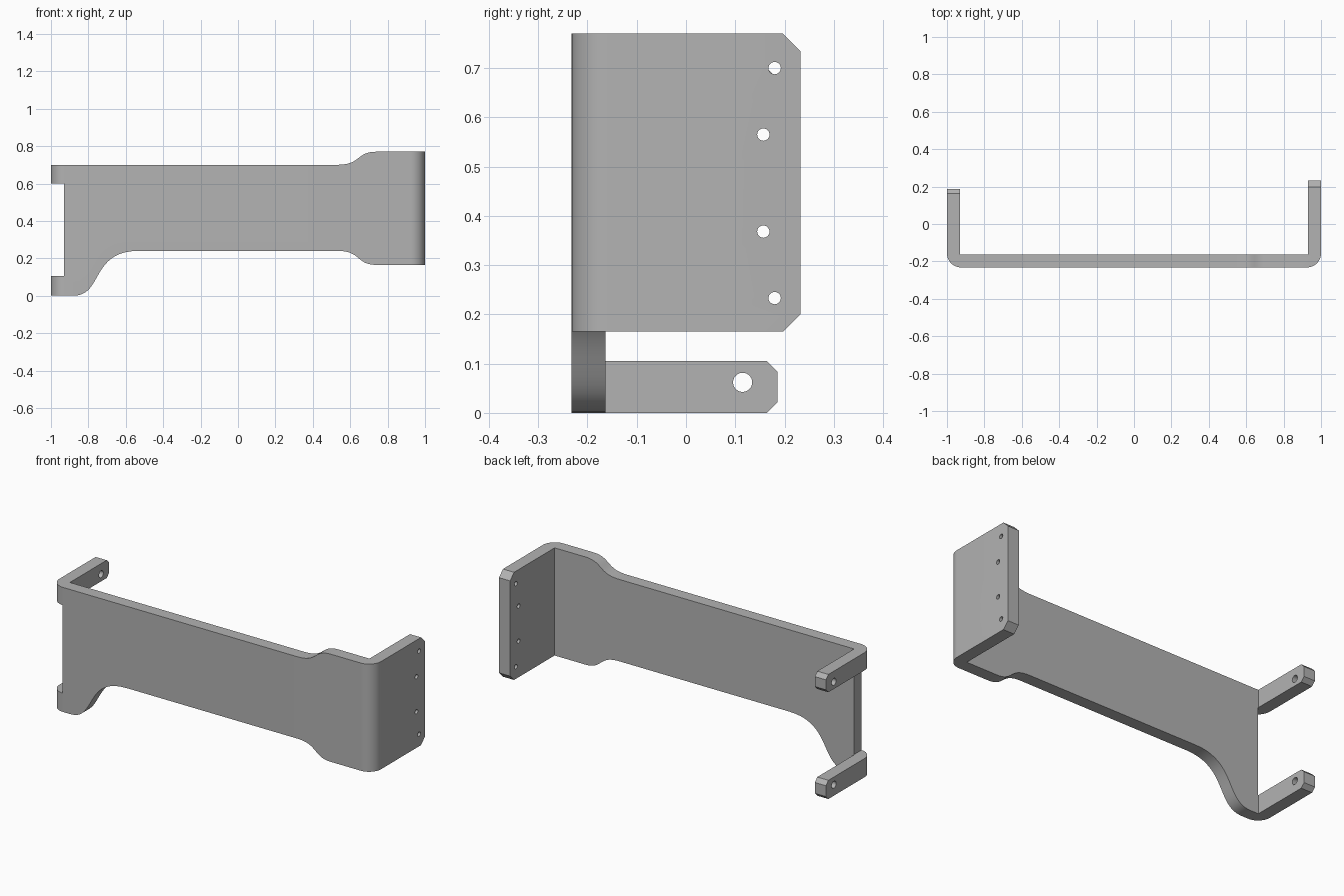
import bpy, bmesh, math
from mathutils import Vector
from mathutils.geometry import interpolate_bezier

if "Cube" in bpy.data.objects:
    bpy.data.objects.remove(bpy.data.objects["Cube"], do_unlink=True)

grey = bpy.data.materials.new("plain grey")
grey.use_nodes = True
COLOUR = (0.45, 0.45, 0.45, 1)
grey.diffuse_color = COLOUR
grey.node_tree.nodes["Principled BSDF"].inputs["Base Color"].default_value = COLOUR


def prism(name, points, axis, lo, hi):
    """Extrude a 2D outline along the given axis."""
    place = {"x": lambda a, b, d: (d, a, b),
             "y": lambda a, b, d: (a, d, b),
             "z": lambda a, b, d: (a, b, d)}[axis]
    bm = bmesh.new()
    face = bm.faces.new([bm.verts.new(place(a, b, lo)) for a, b in points])
    new = bmesh.ops.extrude_face_region(bm, geom=[face])["geom"]
    verts = [v for v in new if isinstance(v, bmesh.types.BMVert)]
    bmesh.ops.translate(bm, verts=verts, vec=place(0, 0, hi - lo))
    bmesh.ops.recalc_face_normals(bm, faces=bm.faces)
    mesh = bpy.data.meshes.new(name)
    bm.to_mesh(mesh)
    bm.free()
    mesh.materials.append(grey)
    obj = bpy.data.objects.new(name, mesh)
    bpy.context.collection.objects.link(obj)
    return obj


def combine(obj, cutter, operation):
    """Apply a boolean and remove its cutter."""
    mod = obj.modifiers.new("cut", "BOOLEAN")
    mod.operation, mod.solver, mod.object = operation, "EXACT", cutter
    bpy.context.view_layer.objects.active = obj
    bpy.ops.object.modifier_apply(modifier=mod.name)
    bpy.data.objects.remove(cutter, do_unlink=True)


def arc(cx, cy, r, start, end, n=12):
    angles = [math.radians(start + (end - start) * i / n) for i in range(n + 1)]
    return [(cx + r * math.cos(a), cy + r * math.sin(a)) for a in angles]


def s_curve(*points):
    return [(p.x, p.y) for p in interpolate_bezier(*[Vector(p) for p in points], 20)]


FRONT, WALL, INNER, R = -0.232, -0.163, 0.931, 0.075
LEFT_END, RIGHT_END = 0.232, 0.186
TOP, ARM_TOP, ARM_LOW, LOW = 0.77, 0.70, 0.24, 0.165

# Channel bent from the long web and its two flanges
channel = ([(-1, RIGHT_END)] + arc(R - 1, FRONT + R, R, 180, 270)
           + arc(1 - R, FRONT + R, R, 270, 360)
           + [(1, LEFT_END), (INNER, LEFT_END), (INNER, WALL),
              (-INNER, WALL), (-INNER, RIGHT_END)])
bracket = prism("bracket", channel, "z", -0.1, 1)

# Front outline with curved shoulders and the gap between the arms
outline = ([(-1.1, 0)]
           + s_curve((-0.88, 0), (-0.72, 0), (-0.79, ARM_LOW), (-0.53, ARM_LOW))
           + s_curve((0.53, ARM_LOW), (0.66, ARM_LOW), (0.63, LOW), (0.74, LOW))
           + [(1.1, LOW), (1.1, TOP)]
           + s_curve((0.74, TOP), (0.63, TOP), (0.66, ARM_TOP), (0.53, ARM_TOP))
           + [(-1.1, ARM_TOP), (-1.1, 0.6), (-0.929, 0.6),
              (-0.929, 0.105), (-1.1, 0.105)])
combine(bracket, prism("outline_cutter", outline, "y", -1, 1), "INTERSECT")


def chamfer(side, y, z, up, size):
    """Cut one end corner of a flange at 45 degrees."""
    e = 0.01
    corner = [(y - size - e, z + up * e), (y + e, z + up * e), (y + e, z - up * (size + e))]
    combine(bracket, prism("chamfer_cutter", corner, "x", side - 0.2, side + 0.2), "DIFFERENCE")


def hole(side, y, z, r):
    circle = arc(y, z, r, 0, 360, 24)[:-1]
    combine(bracket, prism("hole_cutter", circle, "x", side - 0.2, side + 0.2), "DIFFERENCE")


# Mounting plate corners and screw holes
for z, up in ((TOP, 1), (LOW, -1)):
    chamfer(1, LEFT_END, z, up, 0.035)
for y, z in ((0.18, 0.7), (0.157, 0.565), (0.157, 0.368), (0.18, 0.233)):
    hole(1, y, z, 0.0125)

# Arm corners and pivot holes
for low, high, pivot in ((0, 0.105, 0.062), (0.6, ARM_TOP, 0.64)):
    chamfer(-1, RIGHT_END, high, 1, 0.022)
    chamfer(-1, RIGHT_END, low, -1, 0.022)
    hole(-1, 0.115, pivot, 0.0195)

bpy.ops.object.select_all(action="DESELECT")
bracket.select_set(True)
bpy.context.view_layer.objects.active = bracket
bpy.ops.object.shade_smooth_by_angle(angle=math.radians(30))
